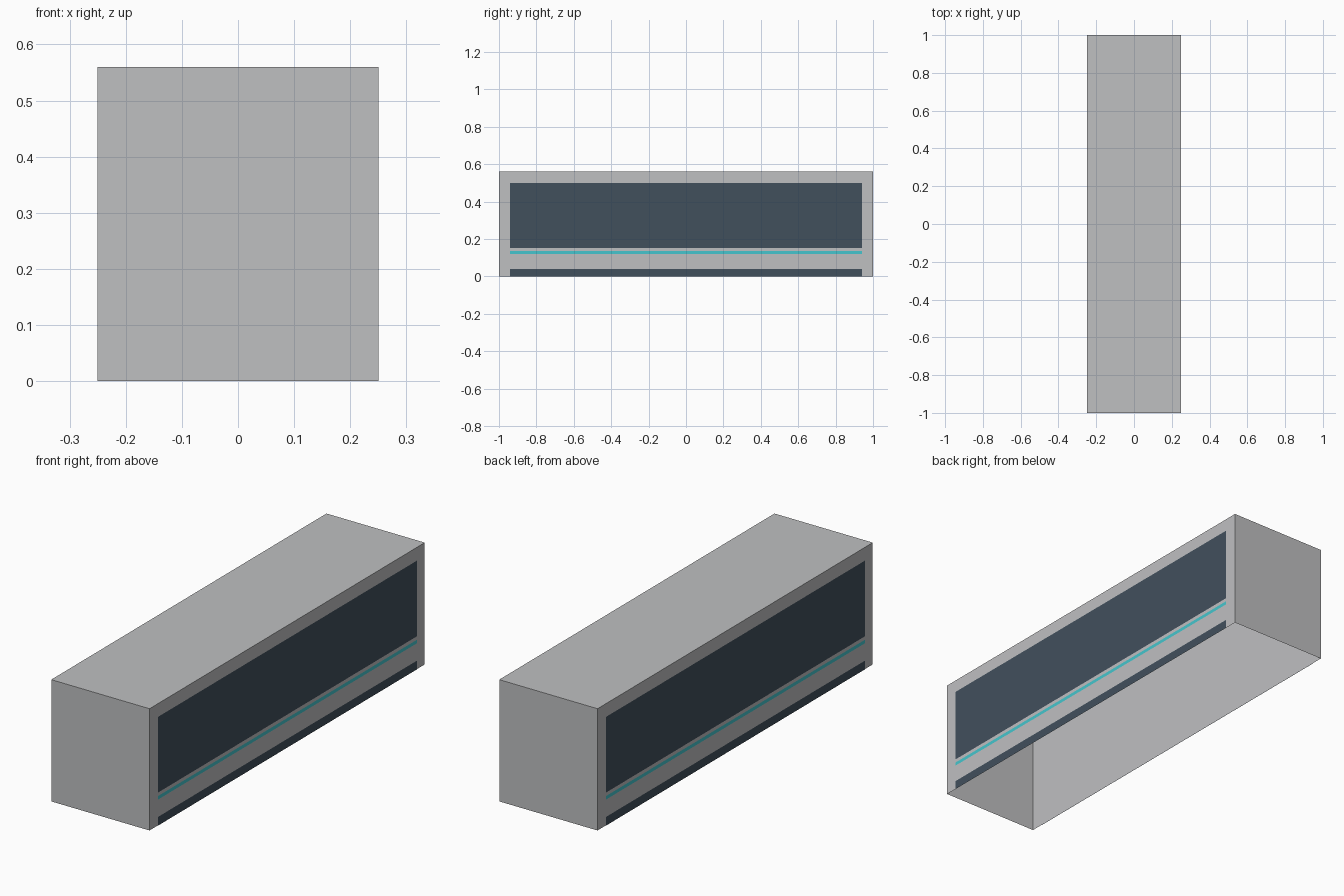
import bpy, bmesh

if "Cube" in bpy.data.objects:
    bpy.data.objects.remove(bpy.data.objects["Cube"])

HALF_W, HALF_L, HEIGHT = 0.25, 1.0, 0.56
PLATE_HALF_L = 0.94
OFFSET = 0.0015


def material(name, rgb):
    mat = bpy.data.materials.new(name)
    mat.diffuse_color = (*rgb, 1.0)
    mat.use_nodes = True
    mat.node_tree.nodes["Principled BSDF"].inputs["Base Color"].default_value = mat.diffuse_color
    return mat


def make_object(name, bm, mat):
    mesh = bpy.data.meshes.new(name)
    bm.to_mesh(mesh)
    bm.free()
    mesh.materials.append(mat)
    obj = bpy.data.objects.new(name, mesh)
    bpy.context.collection.objects.link(obj)
    return obj


grey = material("light_grey", (0.52, 0.525, 0.535))
slate = material("dark_slate", (0.053, 0.079, 0.108))
cyan = material("cyan", (0.06, 0.56, 0.61))

# Body: a box shell, open underneath
bm = bmesh.new()
bmesh.ops.create_cube(bm, size=1.0)
for v in bm.verts:
    v.co = (v.co.x * 2 * HALF_W, v.co.y * 2 * HALF_L, (v.co.z + 0.5) * HEIGHT)
bm.normal_update()
bottom = [f for f in bm.faces if f.normal.z < -0.5]
bmesh.ops.delete(bm, geom=bottom, context='FACES_ONLY')
make_object("body_shell", bm, grey)


# Flat plates on both long sides
def side_plate(name, side, z0, z1, mat):
    bm = bmesh.new()
    x = side * (HALF_W + OFFSET)
    y = side * PLATE_HALF_L
    corners = [(x, -y, z0), (x, y, z0), (x, y, z1), (x, -y, z1)]
    bm.faces.new([bm.verts.new(c) for c in corners])
    make_object(name, bm, mat)


for side, label in ((1, "right"), (-1, "left")):
    side_plate(f"window_band_{label}", side, 0.152, 0.50, slate)
    side_plate(f"stripe_{label}", side, 0.12, 0.136, cyan)
    side_plate(f"skirt_{label}", side, 0.0, 0.04, slate)
